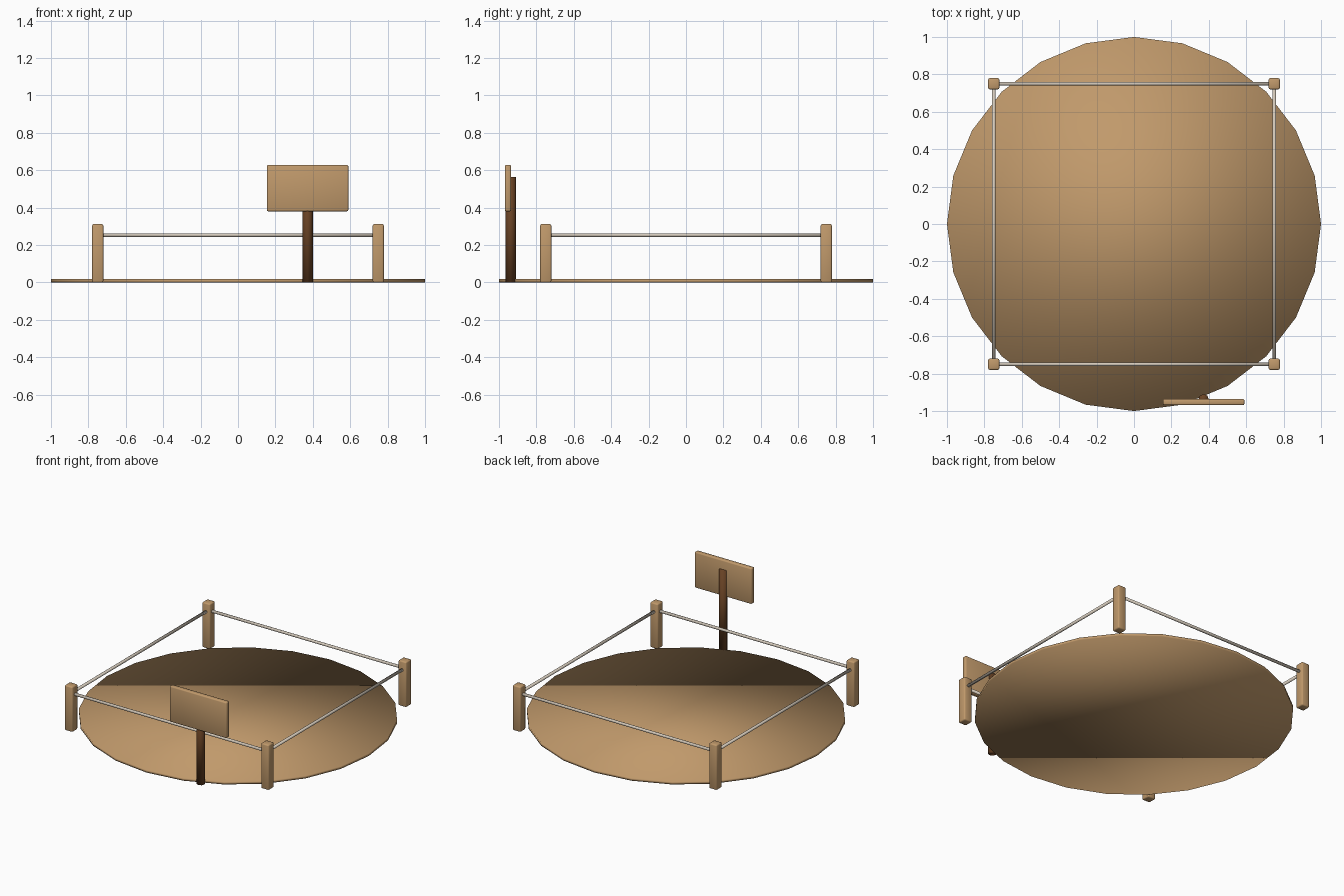
import bpy
import math

cube = bpy.data.objects.get("Cube")
if cube:
    bpy.data.objects.remove(cube, do_unlink=True)


def make_material(name, rgb):
    mat = bpy.data.materials.new(name)
    mat.use_nodes = True
    color = (*rgb, 1.0)
    mat.diffuse_color = color
    mat.node_tree.nodes["Principled BSDF"].inputs["Base Color"].default_value = color
    return mat


tan = make_material("tan sand", (0.53, 0.32, 0.147))
brown = make_material("dark brown wood", (0.14, 0.055, 0.018))
cord = make_material("pale rope", (0.65, 0.58, 0.49))


def finish(name, mat):
    obj = bpy.context.object
    obj.name = name
    obj.data.materials.append(mat)
    bpy.ops.object.shade_smooth()
    return obj


def add_block(name, center, size, bevel, mat):
    bpy.ops.mesh.primitive_cube_add(size=1, location=center)
    obj = finish(name, mat)
    obj.scale = size
    bpy.ops.object.transform_apply(location=False, rotation=False, scale=True)
    mod = obj.modifiers.new("soft edges", "BEVEL")
    mod.width = bevel
    mod.segments = 2
    return obj


def add_rod(name, center, radius, length, sides, mat, rotation=(0, 0, 0)):
    bpy.ops.mesh.primitive_cylinder_add(vertices=sides, radius=radius, depth=length,
                                        location=center, rotation=rotation)
    return finish(name, mat)


# Round ground pad
add_rod("ground_pad", (0, 0, 0.009), 1.0, 0.018, 24, tan)

# Corner posts
corner = 0.75
for y, depth_name in ((-corner, "front"), (corner, "back")):
    for x, side_name in ((-corner, "right"), (corner, "left")):
        add_block(f"{depth_name}_{side_name}_post", (x, y, 0.156),
                  (0.06, 0.06, 0.312), 0.008, tan)

# Ropes between the posts
quarter = math.pi / 2
for sign, depth_name, side_name in ((-1, "front", "right"), (1, "back", "left")):
    add_rod(f"{depth_name}_rope", (0, sign * corner, 0.253), 0.01, 2 * corner, 8,
            cord, (0, quarter, 0))
    add_rod(f"{side_name}_rope", (sign * corner, 0, 0.253), 0.01, 2 * corner, 8,
            cord, (quarter, 0, 0))

# Sign on its pole
add_rod("sign_pole", (0.372, -0.937, 0.282), 0.028, 0.564, 8, brown)
add_block("sign_board", (0.372, -0.952, 0.504), (0.436, 0.034, 0.248), 0.008, tan)
